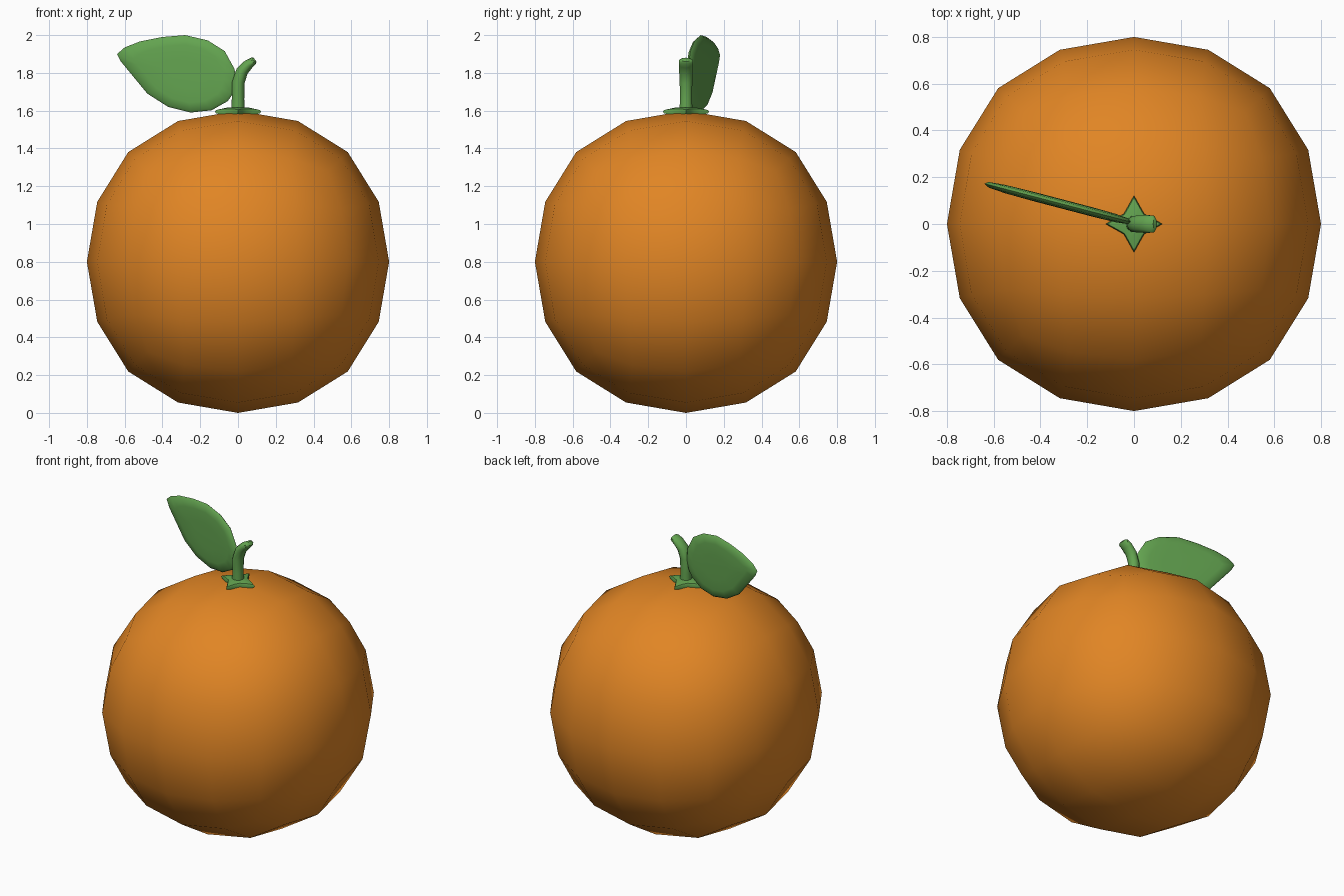
import bpy, bmesh, math
from mathutils import Vector

if "Cube" in bpy.data.objects:
    bpy.data.objects.remove(bpy.data.objects["Cube"])


def material(name, rgb):
    m = bpy.data.materials.new(name)
    m.diffuse_color = (*rgb, 1)
    m.use_nodes = True
    m.node_tree.nodes["Principled BSDF"].inputs["Base Color"].default_value = m.diffuse_color
    return m


ORANGE = material("orange peel", (0.75, 0.235, 0.018))
GREEN = material("leaf green", (0.125, 0.37, 0.08))


def finish(bm, name, mat, angle=None):
    bmesh.ops.recalc_face_normals(bm, faces=bm.faces)
    for f in bm.faces:
        f.smooth = True
    me = bpy.data.meshes.new(name)
    bm.to_mesh(me)
    bm.free()
    me.materials.append(mat)
    ob = bpy.data.objects.new(name, me)
    bpy.context.collection.objects.link(ob)
    if angle:
        bpy.ops.object.select_all(action='DESELECT')
        ob.select_set(True)
        bpy.context.view_layer.objects.active = ob
        bpy.ops.object.shade_smooth_by_angle(angle=math.radians(angle))
    return ob


def skin(bm, rings):
    """Join equal-length rings of points with quads and cap both ends."""
    vs = [[bm.verts.new(p) for p in r] for r in rings]
    n = len(vs[0])
    for a, b in zip(vs, vs[1:]):
        for i in range(n):
            j = (i + 1) % n
            bm.faces.new((a[i], a[j], b[j], b[i]))
    bm.faces.new(vs[0])
    bm.faces.new(vs[-1])


# Fruit: a cube rounded by two subdivisions
bm = bmesh.new()
bmesh.ops.create_cube(bm, size=1.906)
bmesh.ops.translate(bm, verts=bm.verts, vec=(0, 0, 0.8))
fruit = finish(bm, "fruit", ORANGE)
sub = fruit.modifiers.new("round", 'SUBSURF')
sub.levels = sub.render_levels = 2

# Calyx: four-pointed star under the stem
bm = bmesh.new()


def star(scale, z_tip, z_in):
    pts = []
    for i in range(16):
        k = i % 4
        r = (0.122, 0.082, 0.062, 0.082)[k] * scale
        a = math.tau * (i + (0, -0.25, 0, 0.25)[k]) / 16
        pts.append((r * math.cos(a), r * math.sin(a), z_tip if k == 0 else z_in))
    return pts


skin(bm, [star(0.95, 1.585, 1.58), star(1, 1.597, 1.6),
          star(0.93, 1.604, 1.61), star(0.4, 1.618, 1.618)])
finish(bm, "calyx", GREEN, 40)

# Stem: bent tube, flattened toward the tip
bm = bmesh.new()
rings = []
# x, z, lean in degrees, half width along the bend, half width along y
for x, z, lean, rx, ry in [(0, 1.59, 0, .036, .036), (0, 1.66, 0, .033, .034),
                           (0.002, 1.75, 8, .033, .035), (0.022, 1.81, 28, .032, .038),
                           (0.055, 1.845, 45, .027, .040), (0.082, 1.864, 52, .021, .038),
                           (0.09, 1.87, 52, .013, .026)]:
    t = math.radians(lean)
    rings.append([(x + rx * math.cos(a) * math.cos(t), ry * math.sin(a),
                   z - rx * math.cos(a) * math.sin(t))
                  for a in (math.tau * i / 10 for i in range(10))])
skin(bm, rings)
finish(bm, "stem", GREEN, 45)

# Leaf: outline in x and z, swung backwards, with a lens-shaped section
OUTLINE = [(-.64, 1.90), (-.60, 1.935), (-.52, 1.966), (-.40, 1.99), (-.28, 2.0),
           (-.16, 1.972), (-.07, 1.915), (-.018, 1.82), (-.01, 1.75), (-.026, 1.69),
           (-.055, 1.65), (-.14, 1.602), (-.25, 1.59), (-.37, 1.62), (-.48, 1.69),
           (-.62, 1.86)]
CX, CZ = -0.28, 1.80


def leaf_ring(scale, off):
    pts = []
    for x, z in OUTLINE:
        px = CX + (x - CX) * scale
        pts.append((px, 0.005 - 0.262 * px + off, CZ + (z - CZ) * scale))
    return pts


bm = bmesh.new()
profile = [(0.4, 0.02), (0.75, 0.018), (0.95, 0.012)]
skin(bm, [leaf_ring(s, -o) for s, o in profile] + [leaf_ring(1, 0)]
     + [leaf_ring(s, o) for s, o in reversed(profile)])
finish(bm, "leaf", GREEN, 60)
